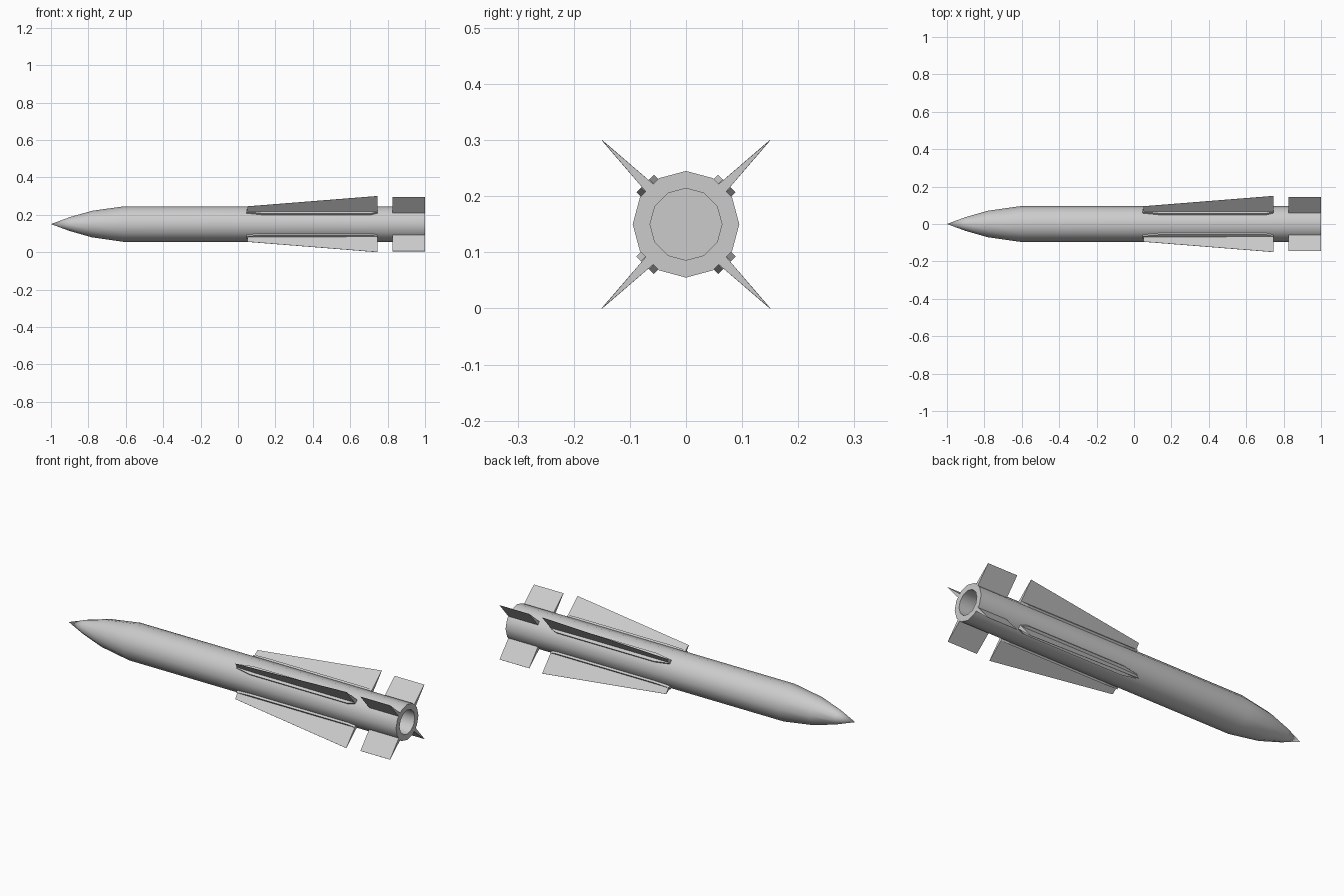
import bpy, bmesh, math
from mathutils import Matrix, Vector

if "Cube" in bpy.data.objects:
    bpy.data.objects.remove(bpy.data.objects["Cube"])

AXIS_Z = 0.15
SIDES = 12

grey = bpy.data.materials.new("light_grey")
grey.use_nodes = True
colour = (0.6, 0.6, 0.6, 1)
grey.diffuse_color = colour
grey.node_tree.nodes["Principled BSDF"].inputs["Base Color"].default_value = colour


def finish(name, bm, smooth_angle):
    bmesh.ops.recalc_face_normals(bm, faces=bm.faces[:])
    mesh = bpy.data.meshes.new(name)
    bm.to_mesh(mesh)
    bm.free()
    obj = bpy.data.objects.new(name, mesh)
    bpy.context.collection.objects.link(obj)
    mesh.materials.append(grey)
    if smooth_angle:
        bpy.ops.object.select_all(action="DESELECT")
        obj.select_set(True)
        bpy.context.view_layer.objects.active = obj
        bpy.ops.object.shade_smooth_by_angle(angle=math.radians(smooth_angle))
    return obj


def turned(name, profile):
    """Revolve (x, radius) points around the long axis."""
    bm = bmesh.new()
    verts = [bm.verts.new((x, 0, r)) for x, r in profile]
    edges = [bm.edges.new(pair) for pair in zip(verts, verts[1:])]
    bmesh.ops.spin(bm, geom=verts + edges, cent=(0, 0, 0), axis=(1, 0, 0),
                   angle=math.tau, steps=SIDES, use_duplicate=False)
    bmesh.ops.remove_doubles(bm, verts=bm.verts[:], dist=0.0005)
    bmesh.ops.translate(bm, verts=bm.verts[:], vec=(0, 0, AXIS_Z))
    return finish(name, bm, 40)


def loft(name, lower, upper, angle):
    """Join two matching (x, side) outlines, each point with its own height."""
    bm = bmesh.new()
    turn = Matrix.Translation((0, 0, AXIS_Z)) @ Matrix.Rotation(angle, 4, "X")
    rings = [[bm.verts.new(turn @ Vector(p)) for p in ring] for ring in (lower, upper)]
    for ring in rings:
        bm.faces.new(ring)
    n = len(lower)
    for i in range(n):
        j = (i + 1) % n
        bm.faces.new((rings[0][i], rings[0][j], rings[1][j], rings[1][i]))
    return finish(name, bm, 0)


def fin(name, x0, x1, front_tip, rear_tip, angle):
    """Wedge that thins from its root to a sharp outer edge."""
    root, edge, base = 0.010, 0.0006, 0.085
    lower = [(x0, -root, base), (x1, -root, base), (x1, root, base), (x0, root, base)]
    upper = [(x0, -edge, front_tip), (x1, -edge, rear_tip),
             (x1, edge, rear_tip), (x0, edge, front_tip)]
    loft(name, lower, upper, angle)


def rail(name, angle):
    """Low fairing along the wing root, tapered at both ends."""
    half, end = 0.022, 0.010
    outline = [(0.045, -end), (0.13, -half), (0.71, -half), (0.745, -end),
               (0.745, end), (0.71, half), (0.13, half), (0.045, end)]
    loft(name, [(x, y, 0.085) for x, y in outline],
         [(x, y, 0.103) for x, y in outline], angle)


# Body with pointed nose and hollow exhaust
turned("body", [(-1, 0), (-0.9, 0.037), (-0.78, 0.071), (-0.61, 0.095),
                (1, 0.095), (1, 0.064), (0.8, 0.064), (0.8, 0)])

# Four wings, root fairings and tail fins on the diagonals
for k, place in enumerate(("upper_back", "upper_front", "lower_front", "lower_back")):
    a = math.radians(-45 + 90 * k)
    fin("wing_" + place, 0.05, 0.745, 0.134, 0.212, a)
    rail("wing_fairing_" + place, a)
    fin("tail_fin_" + place, 0.825, 1.0, 0.205, 0.205, a)
